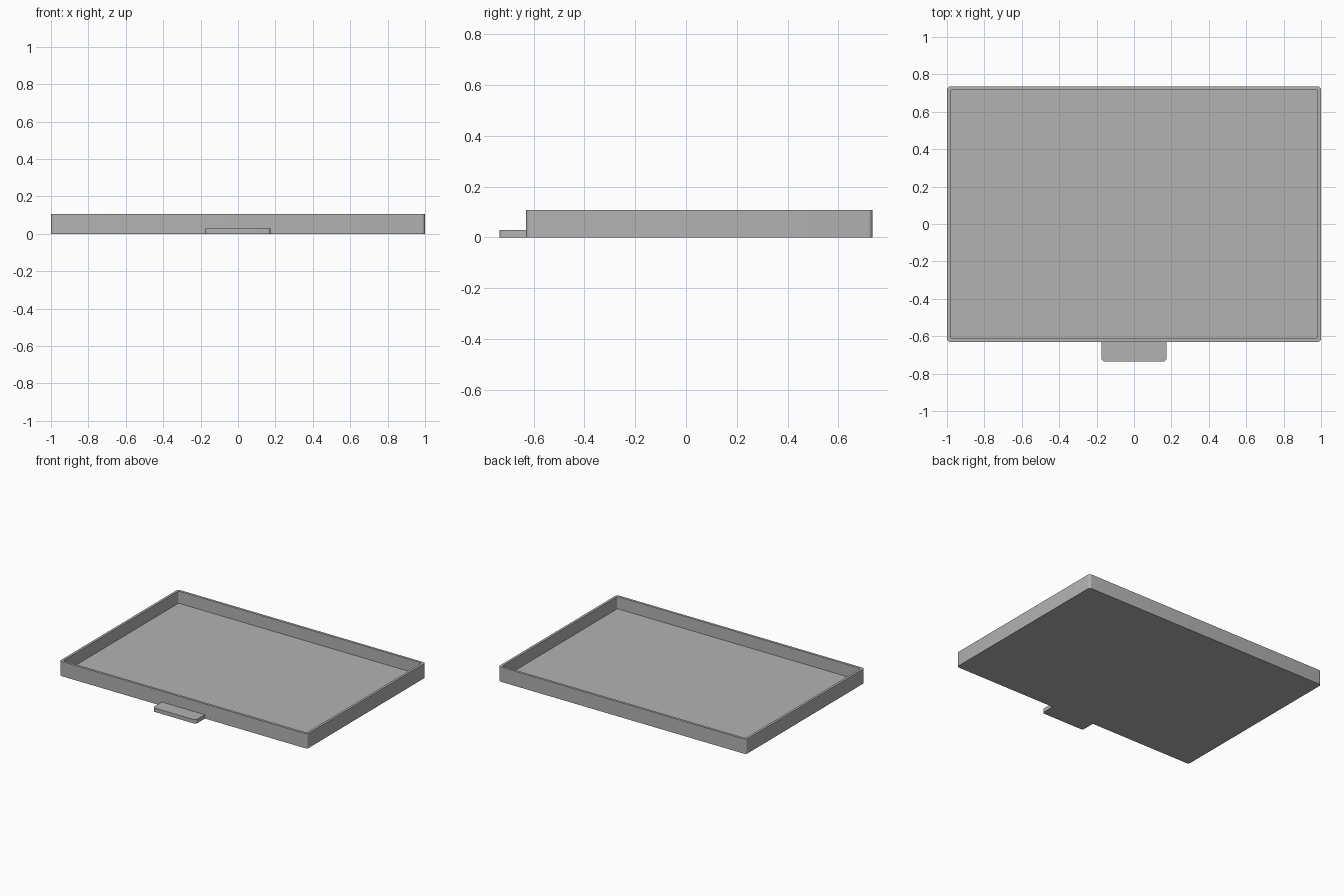
import bpy
import bmesh
from math import cos, sin, pi

cube = bpy.data.objects.get("Cube")
if cube:
    bpy.data.objects.remove(cube, do_unlink=True)

GREY = (0.45, 0.45, 0.45, 1.0)
grey = bpy.data.materials.new("plain grey")
grey.use_nodes = True
grey.diffuse_color = GREY
grey.node_tree.nodes["Principled BSDF"].inputs["Base Color"].default_value = GREY

BACK, FRONT, TAB_FRONT = 0.735, -0.63, -0.735
HEIGHT, WALL, FLOOR = 0.107, 0.018, 0.018
RADIUS, STEPS = 0.018, 6


def outline(half_width, y0, y1, radii):
    """Rounded rectangle, counter-clockwise from the back left corner."""
    points = []
    corners = [(1, 1), (-1, 1), (-1, -1), (1, -1)]
    for i, ((sx, sy), r) in enumerate(zip(corners, radii)):
        cx = sx * (half_width - r)
        cy = y1 - r if sy > 0 else y0 + r
        steps = STEPS if r > 0 else 0
        for k in range(steps + 1):
            a = (i + k / max(steps, 1)) * pi / 2
            points.append((cx + r * cos(a), cy + r * sin(a)))
    return points


def loft(name, layers):
    """Skin a stack of matching outlines and cap both ends."""
    bm = bmesh.new()
    rings = [[bm.verts.new((x, y, z)) for x, y in pts] for pts, z in layers]
    for low, high in zip(rings, rings[1:]):
        for i in range(len(low)):
            j = (i + 1) % len(low)
            bm.faces.new((low[i], low[j], high[j], high[i]))
    bm.faces.new(rings[0][::-1])
    bm.faces.new(rings[-1])
    mesh = bpy.data.meshes.new(name)
    bm.to_mesh(mesh)
    bm.free()
    mesh.materials.append(grey)
    obj = bpy.data.objects.new(name, mesh)
    bpy.context.collection.objects.link(obj)
    bpy.ops.object.select_all(action="DESELECT")
    obj.select_set(True)
    bpy.context.view_layer.objects.active = obj
    bpy.ops.object.shade_smooth_by_angle()


# Tray: up the outside, across the rim, down to the floor
outer = outline(1.0, FRONT, BACK, [RADIUS] * 4)
inner = outline(1.0 - WALL, FRONT + WALL, BACK - WALL, [RADIUS * 0.6] * 4)
loft("tray", [(outer, 0), (outer, HEIGHT), (inner, HEIGHT), (inner, FLOOR)])

# Pull tab with rounded front corners
tab = outline(0.174, TAB_FRONT, FRONT, [0, 0, RADIUS, RADIUS])
loft("pull_tab", [(tab, 0), (tab, 0.028)])
